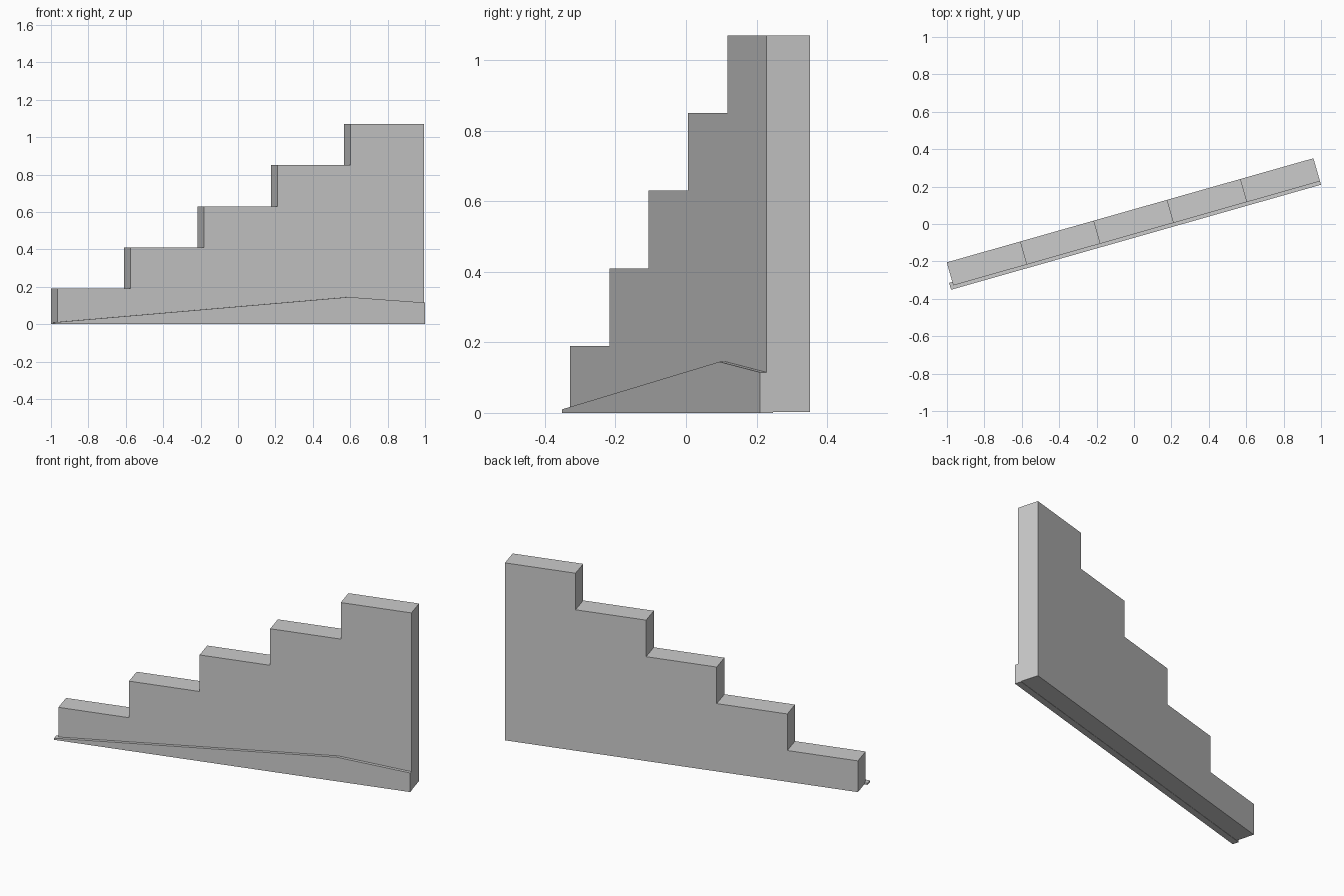
import bpy
import bmesh
from math import radians
from mathutils import Matrix

cube = bpy.data.objects.get("Cube")
if cube:
    bpy.data.objects.remove(cube, do_unlink=True)

GREY = (0.6, 0.6, 0.6, 1)
TURN = Matrix.Rotation(radians(15.85), 4, "Z")

mat = bpy.data.materials.new("stone grey")
mat.use_nodes = True
mat.diffuse_color = GREY
mat.node_tree.nodes["Principled BSDF"].inputs["Base Color"].default_value = GREY


def extrude_profile(name, profile, front, back):
    """Extrude a (length, height) outline through the wall thickness."""
    bm = bmesh.new()
    face = bm.faces.new([bm.verts.new((u, front, z)) for u, z in profile])
    result = bmesh.ops.extrude_face_region(bm, geom=[face])
    moved = [g for g in result["geom"] if isinstance(g, bmesh.types.BMVert)]
    bmesh.ops.translate(bm, verts=moved, vec=(0, back - front, 0))
    bmesh.ops.recalc_face_normals(bm, faces=bm.faces)
    bm.transform(TURN)
    mesh = bpy.data.meshes.new(name)
    bm.to_mesh(mesh)
    bm.free()
    mesh.materials.append(mat)
    obj = bpy.data.objects.new(name, mesh)
    bpy.context.collection.objects.link(obj)


# Stepped wall: five equal treads rising to the right end
half, steps = 1.019, 5
tread = 2 * half / steps
outline = [(half, 0.002), (-half, 0.002)]
for i in range(steps):
    height = 0.19 + 0.22 * i
    outline += [(-half + i * tread, height), (-half + (i + 1) * tread, height)]
extrude_profile("stepped_wall", outline, -0.052, 0.076)

# Low sloping skirt along the front, half sunk into the wall
skirt = [(-1.037, 0), (half, 0), (half, 0.115), (0.597, 0.145), (-1.037, 0.01)]
extrude_profile("front_skirt", skirt, -0.071, -0.033)
